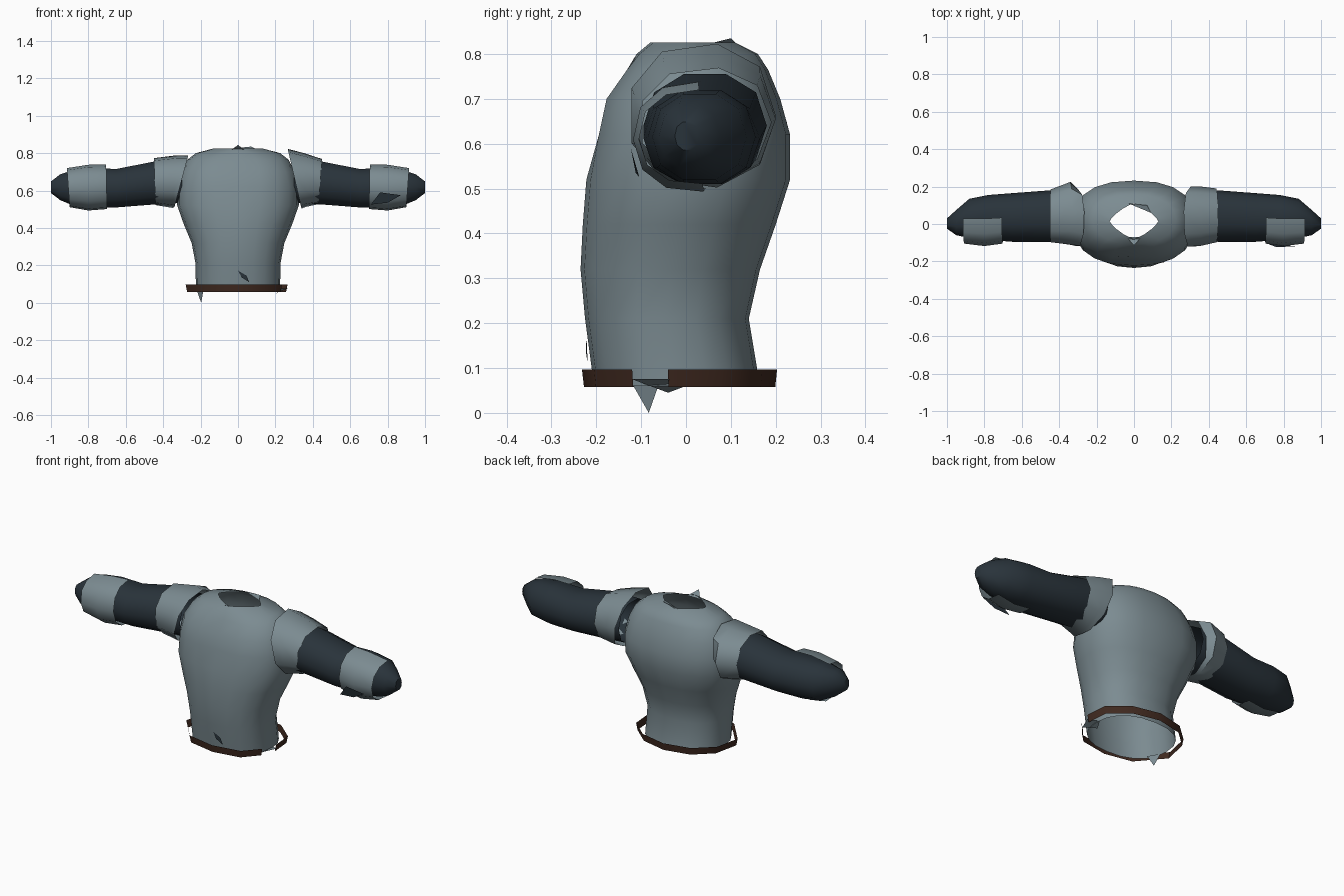
import bpy, bmesh, math


def material(name, rgb):
    m = bpy.data.materials.new(name)
    m.diffuse_color = (*rgb, 1)
    return m


GREY = material("blue_grey_cloth", (0.20, 0.26, 0.285))
DARK = material("dark_navy_cloth", (0.022, 0.033, 0.043))
BROWN = material("brown_leather", (0.05, 0.022, 0.014))


def finish(name, bm, mat, angle=50):
    me = bpy.data.meshes.new(name)
    bm.to_mesh(me)
    bm.free()
    me.materials.append(mat)
    ob = bpy.data.objects.new(name, me)
    bpy.context.collection.objects.link(ob)
    bpy.ops.object.select_all(action='DESELECT')
    ob.select_set(True)
    bpy.context.view_layer.objects.active = ob
    bpy.ops.object.shade_smooth_by_angle(angle=math.radians(angle))
    return ob


def loft(name, rings, mat, closed=True, cap=False, flip=False):
    """Skin between rings of points."""
    bm = bmesh.new()
    vs = [[bm.verts.new(p) for p in r] for r in rings]
    n = len(rings[0])
    for a, b in zip(vs, vs[1:]):
        for i in range(n if closed else n - 1):
            j = (i + 1) % n
            f = bm.faces.new((a[i], a[j], b[j], b[i]))
            if flip:
                f.normal_flip()
    if cap:
        f = bm.faces.new(vs[-1])
        if flip:
            f.normal_flip()
    return finish(name, bm, mat)


def scraps(name, polys, mat):
    bm = bmesh.new()
    for p in polys:
        bm.faces.new([bm.verts.new(v) for v in p])
    return finish(name, bm, mat)


def spow(v, e):
    return math.copysign(abs(v) ** e, v)


def body_ring(z, hx, yf, yb, e, n=20):
    pts = []
    for i in range(n):
        a = 2 * math.pi * i / n
        c, s = spow(math.cos(a), 2 / e), spow(math.sin(a), 2 / e)
        pts.append((hx * c, (yf + yb) / 2 + (yb - yf) / 2 * s, z))
    return pts


def arm_ring(side, xt, xb, z0, z1, yf, yb, a0=0, a1=360, n=10):
    """Section across an arm; angle 0 is the back, 90 the top, 180 the front."""
    pts = []
    steps = n if a1 - a0 == 360 else n - 1
    for i in range(n):
        a = math.radians(a0 + (a1 - a0) * i / steps)
        c, s = spow(math.cos(a), 0.9), spow(math.sin(a), 0.9)
        x = xb + (xt - xb) * (s + 1) / 2
        pts.append((side * x, (yf + yb) / 2 + (yb - yf) / 2 * c,
                    (z0 + z1) / 2 + (z1 - z0) / 2 * s))
    return pts


# Torso shell, open at hem and neck: z, half width, front y, back y, roundness
TORSO = [(0.06, 0.225, -0.205, 0.165, 2.3), (0.21, 0.227, -0.225, 0.14, 2.3),
         (0.32, 0.248, -0.235, 0.165, 2.3), (0.42, 0.29, -0.23, 0.20, 2.3),
         (0.52, 0.325, -0.222, 0.232, 2.4), (0.62, 0.325, -0.203, 0.232, 2.4),
         (0.70, 0.305, -0.185, 0.21, 2.4), (0.765, 0.27, -0.138, 0.183, 2.3),
         (0.80, 0.225, -0.11, 0.16, 2.1), (0.825, 0.13, -0.08, 0.11, 1.3)]
rings = [body_ring(*r) for r in TORSO]
# Shallow chest crease on the front centre line
for k in (5, 6, 7):
    x, y, z = rings[k][15]
    rings[k][15] = (x, y + 0.014, z)
loft("torso", rings, GREY)

# Arms: sleeve, shoulder cuff and wrapped forearm guard on each side
SLEEVE = [(0.30, 0.30, 0.53, 0.76, -0.09, 0.17), (0.45, 0.45, 0.52, 0.76, -0.095, 0.18),
          (0.65, 0.65, 0.505, 0.72, -0.095, 0.165), (0.78, 0.78, 0.505, 0.725, -0.085, 0.155),
          (0.88, 0.88, 0.515, 0.715, -0.075, 0.135), (0.95, 0.95, 0.545, 0.69, -0.06, 0.075),
          (1.0, 1.0, 0.585, 0.65, -0.025, 0.03)]
CUFFS = {1: [(0.265, 0.34, 0.50, 0.825, -0.13, 0.20), (0.36, 0.36, 0.51, 0.80, -0.125, 0.20),
             (0.45, 0.43, 0.525, 0.77, -0.105, 0.19)],
         -1: [(0.265, 0.34, 0.51, 0.79, -0.125, 0.19), (0.33, 0.35, 0.505, 0.79, -0.12, 0.225),
              (0.45, 0.44, 0.52, 0.775, -0.105, 0.185)]}
GUARD = [(0.705, 0.70, 0.50, 0.74, -0.105, 0.15), (0.80, 0.80, 0.492, 0.738, -0.118, 0.15),
         (0.915, 0.90, 0.51, 0.72, -0.105, 0.14)]
for side, tag in ((1, "right"), (-1, "left")):
    flip = side < 0
    loft(tag + "_sleeve", [arm_ring(side, *r) for r in SLEEVE], DARK, cap=True, flip=flip)
    loft(tag + "_shoulder_cuff", [arm_ring(side, *r, n=9) for r in CUFFS[side]], GREY, flip=flip)
    loft(tag + "_forearm_guard", [arm_ring(side, *r, a0=86, a1=278, n=7) for r in GUARD],
         GREY, closed=False, flip=flip)

# Belt strip, left open at one side
BELT = [(0.265, -0.04), (0.255, 0.08), (0.15, 0.17), (0, 0.203), (-0.15, 0.17),
        (-0.25, 0.08), (-0.28, -0.06), (-0.16, -0.20), (0, -0.232), (0.16, -0.205), (0.235, -0.12)]
loft("belt", [[(x * 0.97, y * 0.98, 0.058) for x, y in BELT],
              [(x, y, 0.097) for x, y in BELT]], BROWN, closed=False)

# Torn cloth points at the hem and collar
scraps("torn_hem", [
    [(-0.22, -0.06, 0.065), (-0.185, -0.12, 0.065), (-0.197, -0.083, 0.0)],
    [(0.23, -0.12, 0.075), (0.265, -0.04, 0.075), (0.22, 0.0, 0.06), (0.2, -0.04, 0.045)]], GREY)
scraps("torn_collar", [
    [(-0.04, -0.07, 0.815), (0.04, -0.07, 0.815), (0.0, -0.115, 0.843)],
    [(-0.03, 0.11, 0.825), (0.09, 0.06, 0.825), (0.07, 0.10, 0.835)]], GREY)

# Dark slits in the belly and on one forearm guard
scraps("belly_slit", [[(0.0, -0.222, 0.172), (0.02, -0.223, 0.135),
                       (0.06, -0.219, 0.11), (0.045, -0.221, 0.145)]], DARK)
scraps("forearm_slit", [[(0.71, -0.104, 0.525), (0.80, -0.112, 0.535),
                         (0.87, -0.12, 0.575), (0.76, -0.123, 0.59)]], DARK)
